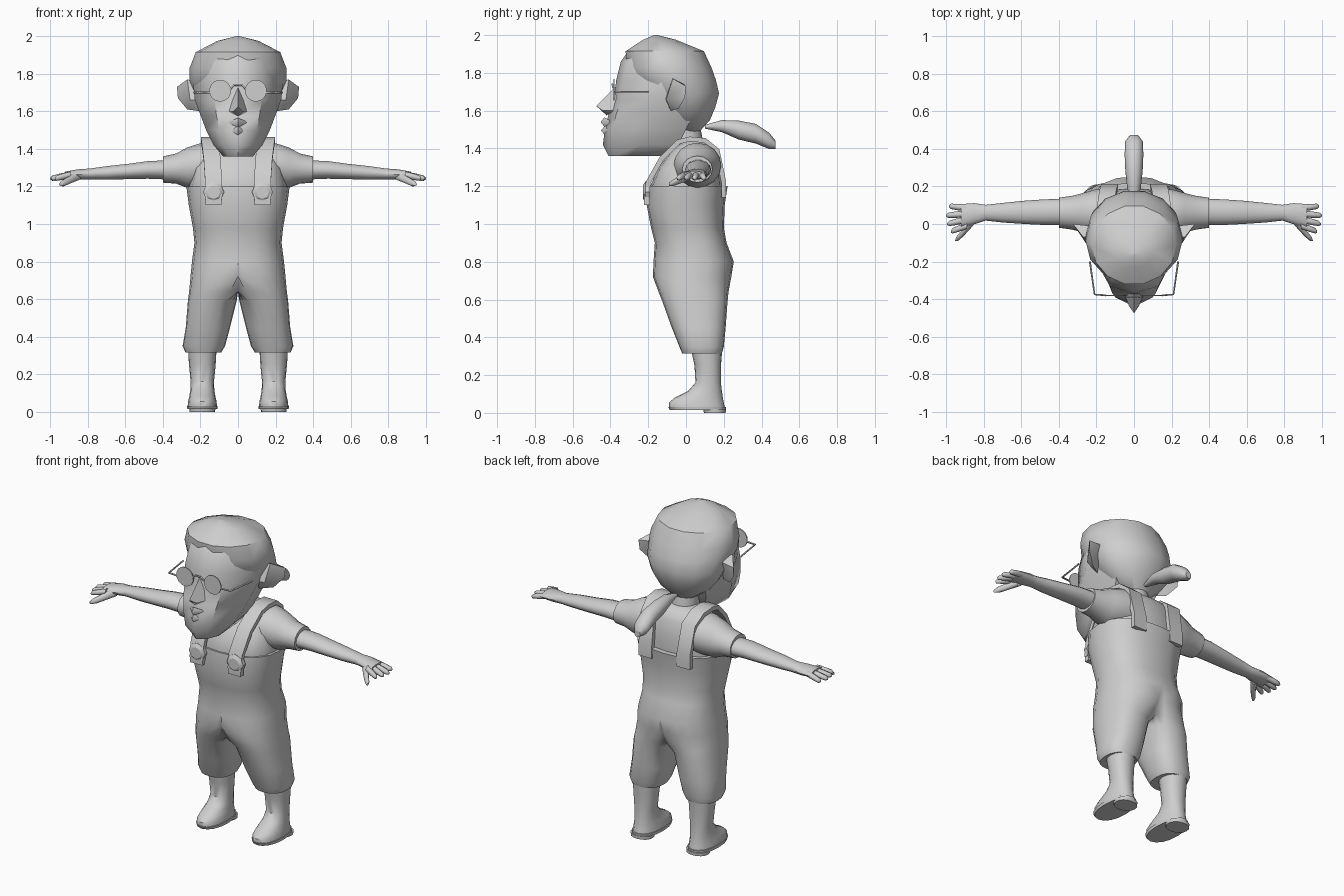
import bpy, bmesh
from math import cos, sin, pi, radians
from mathutils import Vector

if "Cube" in bpy.data.objects:
    bpy.data.objects.remove(bpy.data.objects["Cube"])

GREY = (0.62, 0.62, 0.62, 1)
clay = bpy.data.materials.new("plain grey")
clay.use_nodes = True
clay.diffuse_color = GREY
clay.node_tree.nodes["Principled BSDF"].inputs["Base Color"].default_value = GREY


def finish(name, bm, angle=40, mirror=False):
    """Turn a bmesh into a smooth-shaded object, optionally mirrored over x."""
    bmesh.ops.recalc_face_normals(bm, faces=bm.faces)
    mesh = bpy.data.meshes.new(name)
    bm.to_mesh(mesh)
    bm.free()
    for p in mesh.polygons:
        p.use_smooth = True
    mesh.set_sharp_from_angle(angle=radians(angle))
    mesh.materials.append(clay)
    obj = bpy.data.objects.new(name, mesh)
    bpy.context.collection.objects.link(obj)
    if mirror:
        obj.modifiers.new("mirror", "MIRROR")
    return obj


def ring(c, a, b, axis="Z", n=16, e=2.0):
    """Superellipse around c, in the plane across the given axis."""
    pts = []
    for i in range(n):
        t = 2 * pi * i / n
        u, v = cos(t), sin(t)
        u = a * (1 if u > 0 else -1) * abs(u) ** (2 / e)
        v = b * (1 if v > 0 else -1) * abs(v) ** (2 / e)
        d = {"Z": (u, v, 0), "X": (0, u, v), "Y": (u, 0, v)}[axis]
        pts.append(Vector(c) + Vector(d))
    return pts


def loft(name, rings, angle=40, mirror=False, open_seam=False):
    """Skin a list of equal-length rings and cap both ends."""
    bm = bmesh.new()
    rows = [[bm.verts.new(p) for p in r] for r in rings]
    n = len(rows[0])
    for lo, hi in zip(rows, rows[1:]):
        for i in range(n):
            j = (i + 1) % n
            bm.faces.new((lo[i], lo[j], hi[j], hi[i]))
    bm.faces.new(rows[0])
    bm.faces.new(rows[-1])
    if open_seam:  # drop the wall lying in the mirror plane
        wall = [f for f in bm.faces if all(v.co.x < 1e-5 for v in f.verts)]
        bmesh.ops.delete(bm, geom=wall, context="FACES")
    return finish(name, bm, angle, mirror)


def stack(name, rows, n=16, e=2.0, **kw):
    """Loft upright rings given as (z, half width, front y, back y)."""
    return loft(name, [ring((0, (f + b) / 2, z), w, (b - f) / 2, n=n, e=e)
                       for z, w, f, b in rows], **kw)


def hull(name, pts, angle=40, mirror=False):
    bm = bmesh.new()
    for p in pts:
        bm.verts.new(p)
    bmesh.ops.convex_hull(bm, input=bm.verts)
    return finish(name, bm, angle, mirror)


def wire(name, pts, r=0.005):
    loft_pts = bpy.data.curves.new(name, "CURVE")
    loft_pts.dimensions = "3D"
    loft_pts.bevel_depth = r
    loft_pts.bevel_resolution = 1
    s = loft_pts.splines.new("POLY")
    s.points.add(len(pts) - 1)
    for sp, p in zip(s.points, pts):
        sp.co = (*p, 1)
    loft_pts.materials.append(clay)
    bpy.context.collection.objects.link(bpy.data.objects.new(name, loft_pts))


# Face: z, front y, front half width, side half width, side y, back y
face = [(1.36, -.41, .05, .08, -.30, -.10), (1.42, -.44, .08, .13, -.24, -.04),
        (1.50, -.43, .10, .17, -.20, .0), (1.58, -.41, .115, .20, -.16, .04),
        (1.66, -.38, .125, .23, -.14, .06), (1.76, -.37, .13, .24, -.13, .06),
        (1.86, -.345, .12, .22, -.13, .03), (1.91, -.31, .10, .17, -.13, .0)]
rings = []
for z, f, wf, ws, ys, yb in face:
    half = [(wf, f + .04), (ws, ys), (ws * .8, yb)]
    rings.append([Vector((0, f, z))] + [Vector((x, y, z)) for x, y in half]
                 + [Vector((-x, y, z)) for x, y in reversed(half)])
loft("face", rings, angle=50)

hull("nose", [(0, -.36, 1.74), (0, -.475, 1.625), (0, -.42, 1.575), (.05, -.38, 1.60),
              (-.05, -.38, 1.60), (.025, -.44, 1.60), (-.025, -.44, 1.60)], angle=60)
for name, z, y in (("upper_lip", 1.54, -.452), ("lower_lip", 1.495, -.45)):
    hull(name, [(0, y, z), (0, y + .02, z + .025), (0, y + .02, z - .025),
                (.06, -.39, z), (-.06, -.39, z)], angle=60)

# Hair cap: its front edge sinks into the face along the hairline
stack("hair", [(1.475, .05, -.01, .06), (1.55, .16, -.12, .13), (1.62, .215, -.17, .16),
               (1.69, .245, -.23, .18), (1.76, .258, -.30, .165), (1.83, .258, -.32, .14),
               (1.915, .225, -.325, .10), (1.975, .11, -.23, -.05), (2.0, .01, -.17, -.15)],
      n=14)
tail = [(.10, 1.515, .012, .01), (.19, 1.518, .036, .032), (.28, 1.497, .046, .05),
        (.37, 1.478, .05, .052), (.44, 1.44, .047, .043), (.475, 1.418, .02, .022)]
loft("ponytail", [ring((0, y, z), a, b, "Y", 12) for y, z, a, b in tail])
hull("ears", [(.2, -.11, 1.66), (.2, -.08, 1.60), (.23, -.07, 1.76), (.23, -.01, 1.74),
              (.325, 0, 1.73), (.32, -.005, 1.67), (.27, -.04, 1.61), (.27, -.07, 1.77),
              (.255, -.105, 1.66)], angle=30, mirror=True)

# Glasses
loft("lenses", [ring((.095, y, 1.71), .058, .058, "Y", 18) for y in (-.384, -.378)],
     mirror=True)
wire("bridge", [(-.04, -.385, 1.72), (-.02, -.39, 1.74), (.02, -.39, 1.74), (.04, -.385, 1.72)])
for side, s in (("left", 1), ("right", -1)):
    wire(side + "_temple", [(s * .15, -.38, 1.70), (s * .21, -.375, 1.70), (s * .235, -.2, 1.70)])

# Neck and shirt
stack("neck", [(1.36, .085, -.08, .10), (1.44, .08, -.08, .09), (1.54, .08, -.08, .07)])
stack("shirt", [(1.12, .24, -.17, .18), (1.20, .26, -.19, .19), (1.30, .235, -.145, .18),
                (1.38, .21, -.085, .165), (1.42, .18, -.04, .14), (1.445, .10, -.0, .10)], e=2.5)
sleeve = [(.12, 1.31, .13, .11), (.20, 1.31, .125, .12), (.27, 1.30, .105, .108),
          (.33, 1.295, .09, .08), (.40, 1.29, .08, .07)]
loft("sleeves", [ring((x, .06, z), a, b, "X") for x, z, a, b in sleeve], mirror=True)

# Arms and hands: x, y, z, half depth, half height
arm = [(.36, .065, 1.288, .07, .053), (.48, .063, 1.288, .068, .048),
       (.58, .062, 1.28, .062, .042), (.70, .06, 1.272, .052, .037),
       (.79, .06, 1.266, .042, .03), (.85, .055, 1.264, .056, .028), (.92, .042, 1.26, .064, .02)]
loft("arms", [ring((x, y, z), a, b, "X", 14) for x, y, z, a, b in arm], mirror=True)
for name, y0, y1, tip in (("index", -.008, -.04, .975), ("middle", .025, .0, .995),
                          ("ring", .055, .045, 1.0), ("little", .085, .095, .985)):
    path = [(0, .018), (.55, .017), (.9, .014), (1, .006)]
    loft(name + "_fingers", [ring((.89 + (tip - .89) * t, y0 + (y1 - y0) * t, 1.262 - .02 * t),
                                  r, r, "X", 8) for t, r in path], angle=60, mirror=True)
loft("thumbs", [ring(c, r, r, "Y", 8) for c, r in
                (((.86, .02, 1.255), .026), ((.895, -.03, 1.235), .02),
                 ((.93, -.07, 1.217), .017), ((.945, -.09, 1.21), .008))],
     angle=60, mirror=True)

# Overalls, half body: z, centre x, half width, front y, back y
body = [(1.20, 0, .275, -.20, .22), (1.10, 0, .262, -.208, .205), (.98, 0, .24, -.185, .20),
        (.90, 0, .232, -.165, .215), (.80, 0, .245, -.172, .253), (.72, .02, .233, -.175, .24),
        (.64, .10, .16, -.145, .225), (.59, .137, .13, -.125, .22), (.45, .16, .118, -.075, .21),
        (.35, .182, .113, -.035, .20), (.315, .185, .095, -.02, .19)]
rings = []
for z, cx, w, f, b in body:
    r = ring((cx, (f + b) / 2, z), w, (b - f) / 2, n=20, e=2.4)
    rings.append([Vector((max(p.x, 0), p.y, p.z)) for p in r])
loft("overalls", rings, mirror=True, open_seam=True)

# Shoulder straps: flat band swept over the shoulder
path = [(.13, -.21, 1.13), (.13, -.2, 1.22), (.138, -.13, 1.345), (.15, -.04, 1.435),
        (.153, .02, 1.45), (.15, .10, 1.442), (.14, .165, 1.39), (.13, .2, 1.22), (.13, .2, 1.14)]
path = [Vector(p) for p in path]
rings = []
for i, p in enumerate(path):
    t = path[min(i + 1, len(path) - 1)] - path[max(i - 1, 0)]
    out = Vector((0, -t.z, t.y)).normalized() * .013
    across = Vector((.045, 0, 0))
    rings.append([p + across + out, p - across + out, p - across - out, p + across - out])
loft("straps", rings, mirror=True)
loft("buttons", [ring((.13, y, 1.17), r, r, "Y", 8) for y, r in
                 ((-.19, .056), (-.215, .056), (-.228, .035))], angle=25, mirror=True)
hull("strap_tabs", [(.13 + x, y, z) for x in (-.042, .042) for y in (-.222, -.19)
                    for z in (1.10, 1.17)], mirror=True)

# Boots: z, half width, front y, back y
boot = [(.37, .078, .02, .195), (.25, .071, .045, .185), (.16, .062, .05, .185),
        (.115, .064, .01, .19), (.08, .07, -.06, .195), (.055, .076, -.09, .20),
        (.03, .078, -.09, .205)]
sole = [(.032, .082, -.095, .212), (.014, .08, -.085, .21)]
heel = [(.02, .07, .09, .212), (0, .068, .095, .21)]
for name, rows in (("boots", boot), ("soles", sole), ("heels", heel)):
    loft(name, [ring((.19, (f + b) / 2, z), w, (b - f) / 2, n=16, e=2.2)
                for z, w, f, b in rows], mirror=True)
